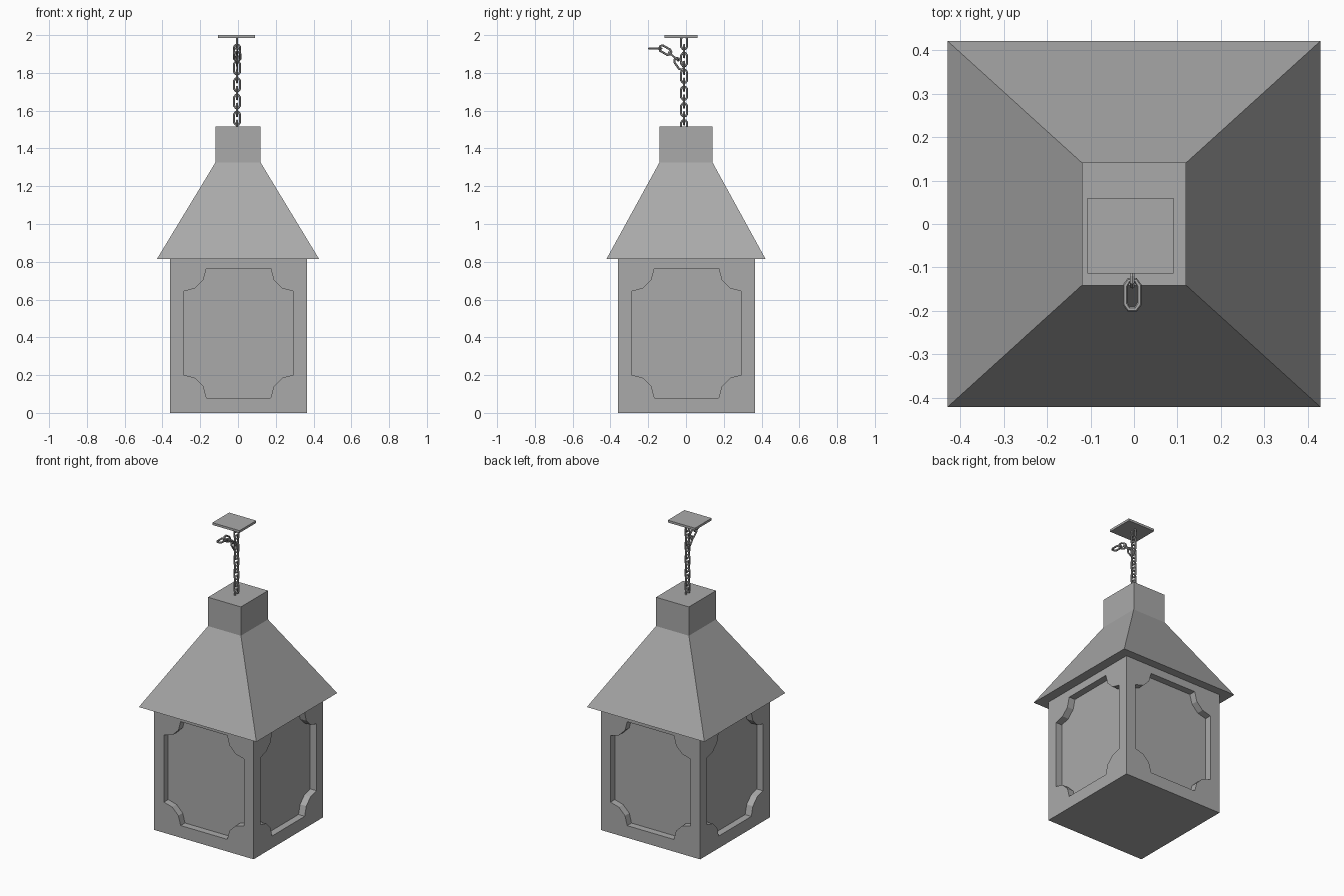
import bpy
import bmesh
from math import sin, cos, pi, radians
from mathutils import Vector, Matrix

cube = bpy.data.objects.get("Cube")
if cube:
    bpy.data.objects.remove(cube, do_unlink=True)

grey = bpy.data.materials.new("stone_grey")
grey.use_nodes = True
COLOUR = (0.4, 0.4, 0.4, 1)
grey.diffuse_color = COLOUR
grey.node_tree.nodes["Principled BSDF"].inputs["Base Color"].default_value = COLOUR


def make_object(name, bm):
    bmesh.ops.recalc_face_normals(bm, faces=bm.faces)
    mesh = bpy.data.meshes.new(name)
    bm.to_mesh(mesh)
    bm.free()
    mesh.materials.append(grey)
    obj = bpy.data.objects.new(name, mesh)
    bpy.context.collection.objects.link(obj)
    return obj


def bridge(bm, loops, cyclic=False):
    """Join neighbouring vertex rings with quads."""
    pairs = list(zip(loops, loops[1:]))
    if cyclic:
        pairs.append((loops[-1], loops[0]))
    for a, b in pairs:
        n = len(a)
        for i in range(n):
            j = (i + 1) % n
            bm.faces.new((a[i], a[j], b[j], b[i]))


def add_prism(bm, loops):
    rings = [[bm.verts.new(p) for p in loop] for loop in loops]
    bridge(bm, rings)
    bm.faces.new(rings[0])
    bm.faces.new(rings[-1])


def rectangle(x, y, z, centre=(0, 0)):
    return [(centre[0] + sx * x, centre[1] + sy * y, z)
            for sx, sy in ((-1, -1), (1, -1), (1, 1), (-1, 1))]


def tapered_block(name, *loops):
    bm = bmesh.new()
    add_prism(bm, loops)
    return make_object(name, bm)


# Body with a recessed, scooped-corner panel on each side
MID = 0.003
HALF = 0.3625
body = tapered_block("lantern_body",
                     rectangle(HALF, HALF, 0, (MID, MID)),
                     rectangle(HALF, HALF, 0.815, (MID, MID)))


def panel_outline(w, h, r):
    points = []
    for sx, sz, start in ((1, 1, 180), (-1, 1, 270), (-1, -1, 0), (1, -1, 90)):
        for step in (90, 60, 30, 0):
            a = radians(start + step)
            points.append((sx * w + r * cos(a), sz * h + r * sin(a)))
    return points


bm = bmesh.new()
outline = panel_outline(0.292, 0.3425, 0.122)
for side in range(4):
    turn = Matrix.Translation((MID, MID, 0.4225)) @ Matrix.Rotation(side * pi / 2, 4, "Z")
    add_prism(bm, [[turn @ Vector((u, y, v)) for u, v in outline]
                   for y in (-HALF - 0.05, -HALF + 0.045)])
cutter = make_object("panel_cutter", bm)
cutter.hide_render = True

cut = body.modifiers.new("panels", "BOOLEAN")
cut.operation = "DIFFERENCE"
cut.solver = "EXACT"
cut.object = cutter
bpy.context.view_layer.objects.active = body
bpy.ops.object.modifier_apply(modifier=cut.name)
bpy.data.objects.remove(cutter, do_unlink=True)

# Roof, chimney neck and ceiling plate
tapered_block("roof", rectangle(0.429, 0.421, 0.815), rectangle(0.12, 0.141, 1.325))
tapered_block("chimney_neck", rectangle(0.12, 0.141, 1.325), rectangle(0.12, 0.141, 1.515))
plate_centre = (-0.008, -0.027)
tapered_block("ceiling_plate",
              rectangle(0.099, 0.087, 1.985, plate_centre),
              rectangle(0.099, 0.087, 2.0, plate_centre))


# Chain links: a hexagonal wire swept round a long octagon
def add_link(bm, centre, along, across, wire=0.006):
    along, across = Vector(along).normalized(), Vector(across).normalized()
    normal = along.cross(across)
    quarter = [(0.016, 0.021), (0.008, 0.033)]
    path = (quarter + [(-w, l) for w, l in reversed(quarter)]
            + [(-w, -l) for w, l in quarter]
            + [(w, -l) for w, l in reversed(quarter)])
    rings = []
    for i, (w, l) in enumerate(path):
        point = Vector(centre) + across * w + along * l
        a = pi / 8 + i * pi / 4
        out = across * cos(a) + along * sin(a)
        rings.append([bm.verts.new(point + wire * (out * cos(t) + normal * sin(t)))
                      for t in (k * pi / 3 for k in range(6))])
    bridge(bm, rings, cyclic=True)


X, Y, Z = (1, 0, 0), (0, 1, 0), (0, 0, 1)
bm = bmesh.new()
for k in range(11):
    add_link(bm, (-0.005, -0.01, 1.515 + 0.0445 * k), Z, X if k % 2 else Y)
make_object("hanging_chain", bm)

# Loose end of the chain
bm = bmesh.new()
loose = [(-0.163, 1.929, 0), (-0.11, 1.92, 30), (-0.066, 1.887, 42), (-0.036, 1.848, 55)]
for k, (y, z, tilt) in enumerate(loose):
    t = radians(tilt)
    add_link(bm, (-0.004, y, z), (0, cos(t), -sin(t)),
             (0, sin(t), cos(t)) if k % 2 else X)
make_object("loose_chain_end", bm)
